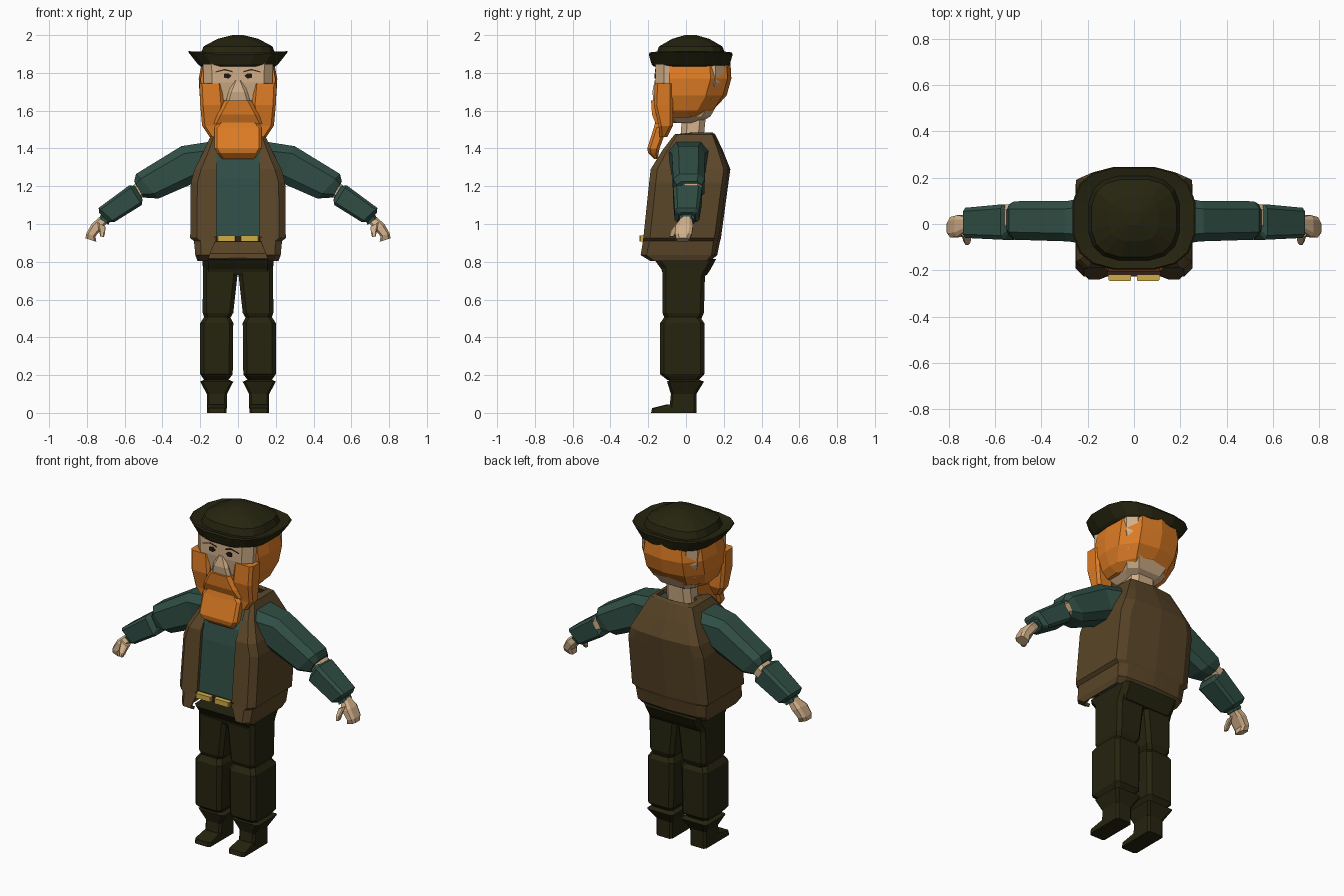
import bpy, bmesh, math
from mathutils import Vector


def material(name, rgb):
    m = bpy.data.materials.new(name)
    m.diffuse_color = (*rgb, 1)
    return m


OLIVE = material("dark olive cloth", (0.019, 0.018, 0.005))
GREEN = material("green shirt cloth", (0.030, 0.077, 0.060))
BROWN = material("brown vest cloth", (0.103, 0.061, 0.021))
ORANGE = material("orange hair", (0.72, 0.20, 0.018))
SKIN = material("skin", (0.64, 0.43, 0.25))
GOLD = material("gold", (0.62, 0.42, 0.06))
BELT = material("dark belt leather", (0.035, 0.013, 0.008))
BLACK = material("eye black", (0.012, 0.010, 0.006))


def skin(name, rings, mat, closed=True, mirror=False, shell=0.0):
    """Join rings of points into a flat-faced surface."""
    bm = bmesh.new()
    rows = [[bm.verts.new(p) for p in ring] for ring in rings]
    n = len(rows[0])
    for a, b in zip(rows, rows[1:]):
        for i in range(n if closed else n - 1):
            j = (i + 1) % n
            bm.faces.new((a[i], a[j], b[j], b[i]))
    if closed:
        bm.faces.new(rows[0])
        bm.faces.new(rows[-1])
    bmesh.ops.recalc_face_normals(bm, faces=bm.faces)
    me = bpy.data.meshes.new(name)
    bm.to_mesh(me)
    bm.free()
    me.materials.append(mat)
    ob = bpy.data.objects.new(name, me)
    bpy.context.collection.objects.link(ob)
    if shell:
        mod = ob.modifiers.new("thickness", 'SOLIDIFY')
        mod.thickness = shell
        mod.offset = -1
    if mirror:
        mod = ob.modifiers.new("mirror", 'MIRROR')
        mod.use_mirror_merge = False
    return ob


def oct_ring(z, x0, x1, y0, y1, c):
    """Rectangle with cut corners, lying flat at height z."""
    return [(x0 + c, y0, z), (x1 - c, y0, z), (x1, y0 + c, z), (x1, y1 - c, z),
            (x1 - c, y1, z), (x0 + c, y1, z), (x0, y1 - c, z), (x0, y0 + c, z)]


def stack(name, rows, mat, c=0.02, mirror=False):
    return skin(name, [oct_ring(*r, c) for r in rows], mat, mirror=mirror)


def centred(name, rows, mat, c):
    """Rows of height, half width, front y, back y."""
    return stack(name, [(z, -h, h, a, b) for z, h, a, b in rows], mat, c)


def limb(name, rows, mat, k=0.2):
    """Rows of upper (x, z), lower (x, z), front y, back y; cut corners."""
    rings = []
    for (tx, tz), (bx, bz), y0, y1 in rows:
        t, b = Vector((tx, 0, tz)), Vector((bx, 0, bz))
        ring = []
        for u, v in ((0, k), (0, 1 - k), (k, 1), (1 - k, 1),
                     (1, 1 - k), (1, k), (1 - k, 0), (k, 0)):
            p = t.lerp(b, u)
            ring.append((p.x, y0 + (y1 - y0) * v, p.z))
        rings.append(ring)
    return skin(name, rings, mat, mirror=True)


def plate(name, outline, y, mat, depth=0.008, mirror=False):
    """Thin upright plate from an (x, z) outline."""
    return skin(name, [[(x, y, z) for x, z in outline],
                       [(x, y - depth, z) for x, z in outline]], mat, mirror=mirror)


# Trousers and legs
centred("trouser_seat", [(0.73, 0.18, -0.12, 0.11), (0.76, 0.186, -0.13, 0.13),
                         (0.815, 0.188, -0.17, 0.16)], OLIVE, 0.03)
stack("thigh", [(0.77, 0.0, 0.186, -0.125, 0.12), (0.72, 0.004, 0.186, -0.125, 0.10),
                (0.53, 0.025, 0.187, -0.125, 0.095), (0.495, 0.045, 0.175, -0.11, 0.08)],
      OLIVE, mirror=True)
stack("lower_leg", [(0.515, 0.045, 0.175, -0.11, 0.07), (0.475, 0.025, 0.20, -0.137, 0.097),
                    (0.205, 0.028, 0.20, -0.137, 0.097), (0.175, 0.05, 0.18, -0.10, 0.07)],
      OLIVE, mirror=True)
stack("boot_cuff", [(0.18, 0.06, 0.17, -0.08, 0.06), (0.165, 0.025, 0.20, -0.10, 0.095),
                    (0.10, 0.058, 0.165, -0.08, 0.055), (0.0, 0.06, 0.165, -0.09, 0.055)],
      OLIVE, 0.012, mirror=True)
stack("boot_toe", [(0.045, 0.065, 0.16, -0.10, 0.0), (0.025, 0.06, 0.165, -0.18, 0.0),
                   (0.0, 0.06, 0.165, -0.185, 0.0)], OLIVE, 0.012, mirror=True)

# Shirt body
centred("shirt", [(0.93, 0.19, -0.205, 0.13), (1.24, 0.20, -0.175, 0.18),
                  (1.34, 0.19, -0.155, 0.18), (1.46, 0.12, -0.06, 0.11)], GREEN, 0.04)

# Open vest: height, opening, half width, front y, back y
vest = [(0.805, 0.16, 0.215, -0.19, 0.13), (0.835, 0.15, 0.226, -0.24, 0.165),
        (0.91, 0.12, 0.233, -0.228, 0.18), (0.925, 0.115, 0.253, -0.226, 0.185),
        (1.22, 0.115, 0.25, -0.195, 0.225), (1.29, 0.115, 0.23, -0.187, 0.235),
        (1.39, 0.115, 0.18, -0.125, 0.195), (1.475, 0.10, 0.14, -0.06, 0.155),
        (1.485, 0.07, 0.11, 0.04, 0.14)]
rings = []
for z, o, h, a, b in vest:
    c = min(0.035, (h - o) * 0.4)
    half = [(o, a, z), (h - c, a, z), (h, a + c, z), (h, b - c, z),
            (h - c * 1.5, b - 0.012, z), (h * 0.35, b - 0.005, z)]
    rings.append(half + [(0, b, z)] + [(-x, y, w) for x, y, w in reversed(half)])
skin("vest", rings, BROWN, closed=False, shell=0.018)

# Belt and two-part buckle
stack("belt", [(0.905, -0.13, 0.13, -0.226, -0.19), (0.935, -0.13, 0.13, -0.226, -0.19)],
      BELT, 0.004)
stack("buckle", [(0.908, 0.012, 0.11, -0.245, -0.22), (0.938, 0.012, 0.11, -0.245, -0.22)],
      GOLD, 0.004, mirror=True)

# Sleeves, elbows and hands
limb("upper_sleeve", [((0.12, 1.44), (0.12, 1.20), -0.10, 0.13),
                      ((0.30, 1.412), (0.225, 1.22), -0.075, 0.10),
                      ((0.54, 1.265), (0.42, 1.135), -0.068, 0.098),
                      ((0.55, 1.225), (0.50, 1.14), -0.05, 0.085)], GREEN)
limb("elbow", [((0.52, 1.23), (0.48, 1.15), -0.03, 0.085),
               ((0.57, 1.195), (0.53, 1.13), -0.03, 0.085)], SKIN)
limb("forearm_sleeve", [((0.545, 1.20), (0.505, 1.13), -0.04, 0.07),
                        ((0.575, 1.205), (0.51, 1.10), -0.068, 0.085),
                        ((0.738, 1.085), (0.655, 1.01), -0.06, 0.07),
                        ((0.735, 1.06), (0.685, 1.01), -0.04, 0.05)], GREEN, 0.12)
limb("sleeve_cuff", [((0.72, 1.06), (0.675, 1.025), -0.035, 0.045),
                     ((0.735, 1.03), (0.685, 0.995), -0.035, 0.045)], GREEN)
limb("hand", [((0.73, 1.04), (0.69, 1.01), -0.025, 0.03),
              ((0.775, 1.0), (0.72, 0.975), -0.055, 0.038),
              ((0.803, 0.95), (0.755, 0.935), -0.058, 0.03),
              ((0.808, 0.925), (0.75, 0.905), -0.05, 0.015)], SKIN)
limb("thumb", [((0.745, 1.01), (0.70, 0.985), -0.055, -0.01),
               ((0.735, 0.965), (0.705, 0.95), -0.085, -0.05),
               ((0.73, 0.935), (0.71, 0.93), -0.09, -0.065)], SKIN)

# Neck, head and nose
centred("neck", [(1.42, 0.085, -0.03, 0.09), (1.62, 0.075, -0.02, 0.11)], SKIN, 0.03)
centred("head", [(1.535, 0.08, -0.09, 0.07), (1.57, 0.12, -0.12, 0.13),
                 (1.66, 0.16, -0.15, 0.18), (1.75, 0.182, -0.162, 0.20),
                 (1.85, 0.185, -0.162, 0.20)], SKIN, 0.045)
centred("nose", [(1.645, 0.065, -0.172, -0.12), (1.70, 0.05, -0.178, -0.12),
                 (1.76, 0.025, -0.166, -0.12)], SKIN, 0.015)

# Eyes and brows
plate("eye", [(0.035, 1.785), (0.05, 1.798), (0.075, 1.795), (0.075, 1.775), (0.05, 1.77)],
      -0.16, BLACK, mirror=True)
plate("brow", [(0.03, 1.803), (0.07, 1.814), (0.12, 1.802), (0.12, 1.807),
               (0.07, 1.821), (0.03, 1.81)], -0.159, BELT, 0.005, mirror=True)

# Hair with a raised notch at the nape
rings = []
for z, h, a, b, notch in ((1.86, 0.19, -0.085, 0.235, 0), (1.77, 0.208, -0.09, 0.24, 0),
                          (1.68, 0.203, -0.09, 0.215, 0), (1.60, 0.175, -0.085, 0.17, 0.035),
                          (1.565, 0.14, -0.075, 0.13, 0.045)):
    half = [(h - 0.01, a, z), (h, a + 0.09, z), (h - 0.005, b - 0.11, z),
            (h * 0.62, b - 0.02, z + notch * 0.3)]
    rings.append(half + [(0, b, z + notch)] + [(-x, y, w) for x, y, w in reversed(half)])
skin("hair", rings, ORANGE)

# Sideburns and hanging beard
stack("sideburn", [(1.745, 0.085, 0.205, -0.165, -0.07), (1.63, 0.075, 0.20, -0.17, -0.07),
                   (1.52, 0.09, 0.19, -0.145, -0.07), (1.46, 0.10, 0.15, -0.14, -0.10)],
      ORANGE, 0.015, mirror=True)
centred("moustache", [(1.655, 0.07, -0.185, -0.12), (1.58, 0.11, -0.18, -0.10),
                      (1.53, 0.135, -0.16, -0.10)], ORANGE, 0.02)
centred("beard", [(1.575, 0.07, -0.155, -0.09), (1.51, 0.125, -0.17, -0.10),
                  (1.40, 0.125, -0.205, -0.14), (1.375, 0.11, -0.20, -0.145),
                  (1.345, 0.085, -0.17, -0.15)], ORANGE, 0.015)


# Cap with flared brim and domed crown
def round_ring(z, hx, hy, n=16, lift=0.0):
    pts = []
    for i in range(n):
        t = 2 * math.pi * (i + 0.5) / n
        c, s = math.cos(t), math.sin(t)
        x = math.copysign(abs(c) ** 0.7, c)
        y = math.copysign(abs(s) ** 0.7, s)
        pts.append((hx * x, 0.025 + hy * y, z + lift * abs(x)))
    return pts


skin("cap", [round_ring(*r[:3], lift=r[3]) for r in (
    (1.835, 0.20, 0.20, 0.0), (1.845, 0.215, 0.21, 0.0), (1.89, 0.268, 0.225, 0.022),
    (1.905, 0.262, 0.22, 0.01), (1.90, 0.20, 0.185, 0.0), (1.94, 0.185, 0.17, 0.0),
    (1.98, 0.11, 0.10, 0.0), (2.0, 0.03, 0.03, 0.0))], OLIVE)
